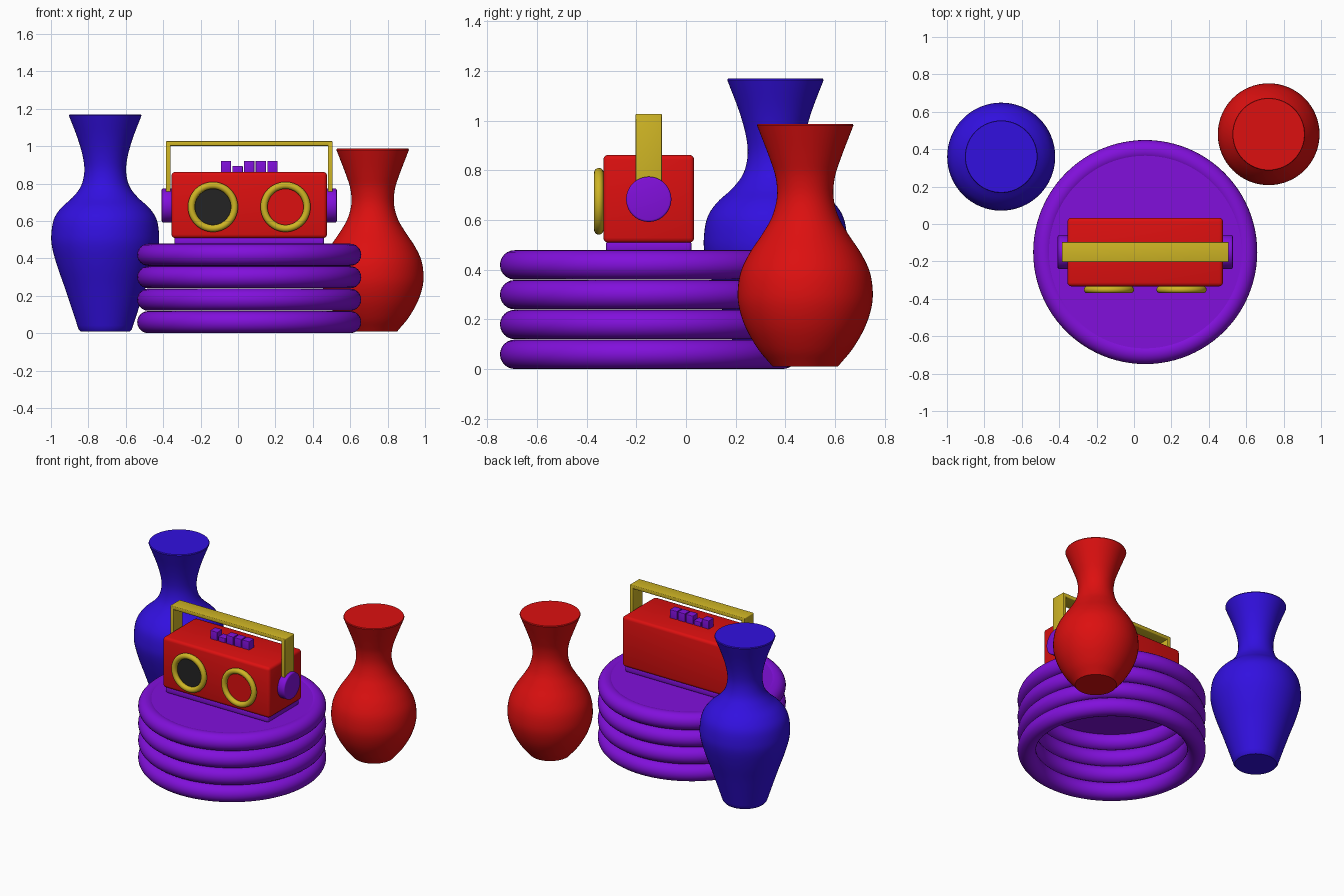
import bpy, bmesh, math
from mathutils import Vector, Matrix

if "Cube" in bpy.data.objects:
    bpy.data.objects.remove(bpy.data.objects["Cube"])


def material(name, rgb):
    m = bpy.data.materials.new(name)
    m.diffuse_color = (*rgb, 1)
    m.use_nodes = True
    m.node_tree.nodes["Principled BSDF"].inputs["Base Color"].default_value = m.diffuse_color
    return m


RED = material("red", (0.72, 0.005, 0.005))
BLUE = material("blue", (0.032, 0.005, 0.74))
PURPLE = material("purple", (0.22, 0.005, 0.71))
YELLOW = material("yellow", (0.62, 0.46, 0.018))
DARK = material("dark grey", (0.017, 0.017, 0.017))
CX, CY = 0.06, -0.15          # shared centre of the ring stack and radio


def finish(ob, name, mat, bevel=0, angle=35):
    ob.name = name
    ob.data.materials.append(mat)
    bpy.context.view_layer.objects.active = ob
    if bevel:
        mod = ob.modifiers.new("bevel", 'BEVEL')
        mod.width, mod.segments = bevel, 3
        bpy.ops.object.modifier_apply(modifier=mod.name)
    bpy.ops.object.shade_smooth_by_angle(angle=math.radians(angle))
    return ob


def box(name, mat, x, y, z, bevel=0):
    """Box from (min, max) ranges on each axis."""
    bpy.ops.mesh.primitive_cube_add(size=1)
    ob = bpy.context.object
    size = [r[1] - r[0] for r in (x, y, z)]
    mid = [(r[1] + r[0]) / 2 for r in (x, y, z)]
    ob.data.transform(Matrix.Translation(mid) @ Matrix.Diagonal((*size, 1)))
    return finish(ob, name, mat, bevel)


def cylinder(name, mat, loc, r, depth, rot=(0, 0, 0), bevel=0):
    bpy.ops.mesh.primitive_cylinder_add(vertices=64, radius=r, depth=depth, location=loc, rotation=rot)
    return finish(bpy.context.object, name, mat, bevel)


def torus(name, mat, loc, major, minor, rot=(0, 0, 0), segs=64):
    bpy.ops.mesh.primitive_torus_add(location=loc, rotation=rot, major_radius=major,
                                     minor_radius=minor, major_segments=segs, minor_segments=24)
    return finish(bpy.context.object, name, mat, angle=60)


def vase(name, mat, x, y, pts, segs=64, sub=5):
    """Closed lathe of a smooth curve through (radius, height) points."""
    p = [Vector(q) for q in pts]
    p = [2 * p[0] - p[1]] + p + [2 * p[-1] - p[-2]]
    prof = []
    for a, b, c, d in zip(p, p[1:], p[2:], p[3:]):
        for k in range(sub):
            t = k / sub
            prof.append(0.5 * (2 * b + (c - a) * t + (2 * a - 5 * b + 4 * c - d) * t * t
                               + (3 * b - a - 3 * c + d) * t ** 3))
    prof.append(p[-2])
    # small rounded foot and lip
    prof = [prof[0] - Vector((0.01, 0.012))] + prof + [prof[-1] + Vector((-0.003, 0.006))]
    bm = bmesh.new()
    rings = [[bm.verts.new((x + r * math.cos(2 * math.pi * i / segs),
                            y + r * math.sin(2 * math.pi * i / segs), z))
              for i in range(segs)] for r, z in prof]
    for lo, hi in zip(rings, rings[1:]):
        for i in range(segs):
            j = (i + 1) % segs
            bm.faces.new((lo[i], lo[j], hi[j], hi[i]))
    bm.faces.new(rings[0][::-1])
    bm.faces.new(rings[-1])
    me = bpy.data.meshes.new(name)
    bm.to_mesh(me)
    bm.free()
    ob = bpy.data.objects.new(name, me)
    bpy.context.collection.objects.link(ob)
    bpy.ops.object.select_all(action='DESELECT')
    ob.select_set(True)
    return finish(ob, name, mat)


# Vases
vase("blue_vase", BLUE, -0.71, 0.36,
     [(0.143, 0.022), (0.175, 0.12), (0.215, 0.24), (0.257, 0.36), (0.284, 0.46), (0.288, 0.53),
      (0.274, 0.61), (0.235, 0.67), (0.175, 0.725), (0.13, 0.785), (0.112, 0.86), (0.119, 0.94),
      (0.147, 1.04), (0.194, 1.163)])
vase("red_vase", RED, 0.72, 0.48,
     [(0.142, 0.022), (0.19, 0.08), (0.237, 0.16), (0.265, 0.24), (0.272, 0.31), (0.26, 0.39),
      (0.225, 0.465), (0.175, 0.54), (0.135, 0.61), (0.114, 0.69), (0.119, 0.77), (0.144, 0.85),
      (0.194, 0.98)])

# Stack of rings with a lid
for i in range(4):
    torus(f"stack_ring_{i + 1}", PURPLE, (CX, CY, 0.059 + 0.12 * i), 0.54, 0.059, segs=96)
cylinder("stack_lid", PURPLE, (CX, CY, 0.462), 0.52, 0.02)

# Radio body and base
box("radio_body", RED, (CX - 0.416, CX + 0.416), (CY - 0.183, CY + 0.183), (0.508, 0.862), 0.02)
box("radio_base", PURPLE, (CX - 0.4, CX + 0.4), (CY - 0.172, CY + 0.172), (0.47, 0.515), 0.012)

# Speakers
for side, label, mat in ((-1, "left", DARK), (1, "right", RED)):
    sx = CX + side * 0.194
    rot = (math.pi / 2, 0, 0)
    torus(f"{label}_speaker_ring", YELLOW, (sx, -0.351, 0.675), 0.115, 0.019, rot)
    cylinder(f"{label}_speaker_cone", mat, (sx, -0.334, 0.675), 0.115, 0.012, rot)

# Side knobs and handle
for side, label in ((-1, "left"), (1, "right")):
    cylinder(f"{label}_knob", PURPLE, (CX + side * 0.438, CY, 0.683), 0.091, 0.06,
             (0, math.pi / 2, 0), 0.008)
    xs = sorted((CX + side * 0.42, CX + side * 0.446))
    box(f"{label}_handle_post", YELLOW, xs, (CY - 0.053, CY + 0.053), (0.68, 1.02), 0.004)
box("handle_bar", YELLOW, (CX - 0.446, CX + 0.446), (CY - 0.053, CY + 0.053), (1.001, 1.026), 0.005)

# Buttons, the second one pressed
for i in range(5):
    bx = CX + (i - 2) * 0.062
    box(f"button_{i + 1}", PURPLE, (bx - 0.0275, bx + 0.0275), (CY - 0.028, CY + 0.028),
        (0.85, 0.893 if i == 1 else 0.92), 0.002)
